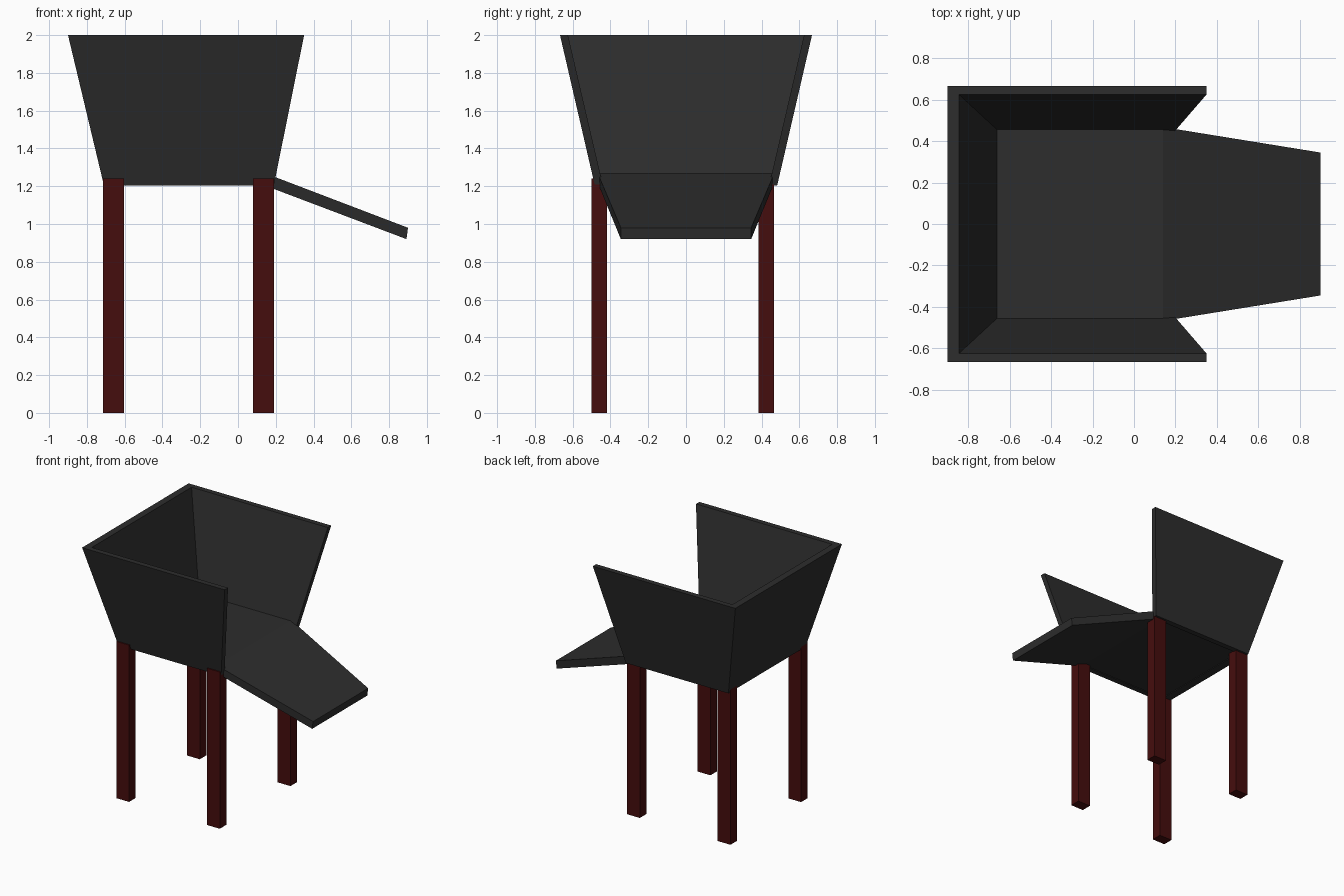
import bpy

if "Cube" in bpy.data.objects:
    bpy.data.objects.remove(bpy.data.objects["Cube"])


def material(name, rgb):
    m = bpy.data.materials.new(name)
    m.diffuse_color = (*rgb, 1)
    m.use_nodes = True
    m.node_tree.nodes["Principled BSDF"].inputs["Base Color"].default_value = m.diffuse_color
    return m


charcoal = material("charcoal", (0.026, 0.026, 0.026))
dark_red = material("dark_red", (0.06, 0.004, 0.004))


def loft(name, rings, mat):
    """Closed solid through a row of four-point cross-sections."""
    verts = [p for ring in rings for p in ring]
    faces = [(0, 1, 2, 3), tuple(len(verts) - 4 + k for k in (3, 2, 1, 0))]
    for i in range(0, len(verts) - 4, 4):
        for k in range(4):
            n = (k + 1) % 4
            faces.append((i + n, i + k, i + k + 4, i + n + 4))
    mesh = bpy.data.meshes.new(name)
    mesh.from_pydata(verts, [], faces)
    mesh.materials.append(mat)
    obj = bpy.data.objects.new(name, mesh)
    bpy.context.collection.objects.link(obj)
    return obj


# Flared walls: U-shaped wall, section = outer bottom, inner bottom, inner top, outer top
def wall_end(s):
    return [(0.19, s * 0.483, 1.205), (0.19, s * 0.44, 1.205),
            (0.35, s * 0.625, 2.0), (0.35, s * 0.667, 2.0)]


def wall_corner(s):
    return [(-0.71, s * 0.483, 1.205), (-0.645, s * 0.44, 1.205),
            (-0.845, s * 0.625, 2.0), (-0.9, s * 0.667, 2.0)]


loft("flared_walls", [wall_end(-1), wall_corner(-1), wall_corner(1), wall_end(1)], charcoal)


# Floor with the tapered flap sloping down from it
def section(x_top, z_top, x_low, z_low, half_top, half_low):
    return [(x_low, -half_low, z_low), (x_low, half_low, z_low),
            (x_top, half_top, z_top), (x_top, -half_top, z_top)]


loft("floor_and_flap", [
    section(-0.67, 1.27, -0.66, 1.212, 0.46, 0.45),
    section(0.14, 1.27, 0.12, 1.212, 0.468, 0.465),
    section(0.9, 0.98, 0.892, 0.92, 0.345, 0.345),
], charcoal)

# Four straight legs
for x, side in ((-0.66, "back"), (0.135, "front")):
    for y, hand in ((-0.46, "right"), (0.425, "left")):
        bpy.ops.mesh.primitive_cube_add(size=1, location=(x, y, 0.621))
        leg = bpy.context.object
        leg.name = f"{side}_{hand}_leg"
        leg.scale = (0.112, 0.082, 1.242)
        leg.data.materials.append(dark_red)
